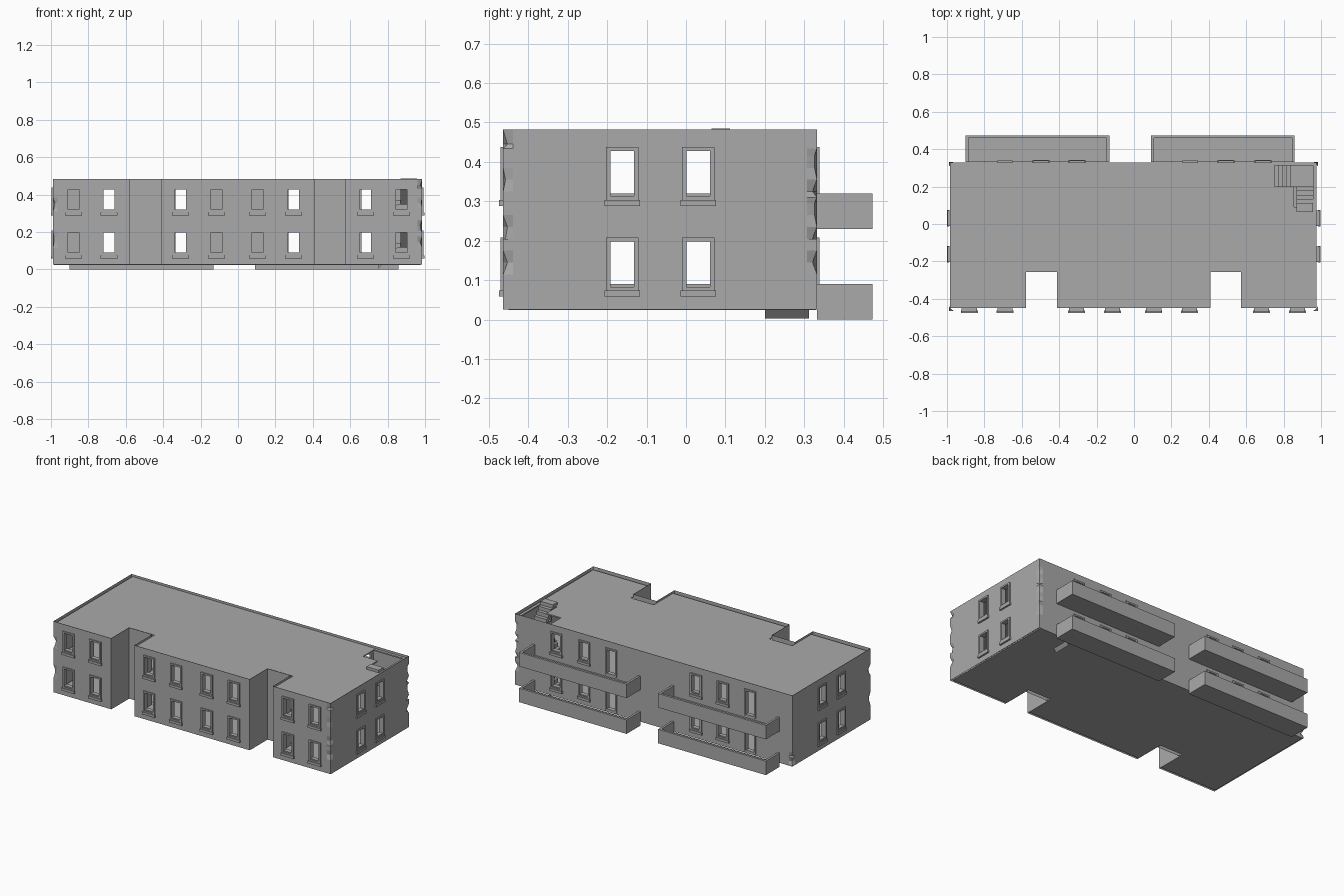
import bpy, bmesh, random
from mathutils import Vector

random.seed(4)
cube = bpy.data.objects.get("Cube")
if cube:
    bpy.data.objects.remove(cube)

concrete = bpy.data.materials.new("grey_concrete")
concrete.use_nodes = True
GREY = (0.4, 0.4, 0.4, 1)
concrete.diffuse_color = GREY
concrete.node_tree.nodes["Principled BSDF"].inputs["Base Color"].default_value = GREY


def finish(bm, name, fix_normals=True):
    bmesh.ops.remove_doubles(bm, verts=bm.verts, dist=0.0002)
    if fix_normals:
        bmesh.ops.recalc_face_normals(bm, faces=bm.faces)
    mesh = bpy.data.meshes.new(name)
    bm.to_mesh(mesh)
    bm.free()
    mesh.materials.append(concrete)
    obj = bpy.data.objects.new(name, mesh)
    bpy.context.collection.objects.link(obj)
    return obj


def add_box(bm, lo, hi):
    verts = bmesh.ops.create_cube(bm, size=1)["verts"]
    lo, hi = Vector(lo), Vector(hi)
    for v in verts:
        v.co = (lo + hi) / 2 + v.co * (hi - lo)


def cells(us, vs, holes):
    """Grid cells whose centre lies in no hole (u0, u1, v0, v1)."""
    us = sorted(set(us) | {u for h in holes for u in h[:2]})
    vs = sorted(set(vs) | {v for h in holes for v in h[2:]})
    for a, b in zip(us, us[1:]):
        for c, d in zip(vs, vs[1:]):
            u, v = (a + b) / 2, (c + d) / 2
            if not any(h[0] < u < h[1] and h[2] < v < h[3] for h in holes):
                yield a, b, c, d


# Main dimensions
LEFT, RIGHT, FRONT, BACK = -0.99, 0.985, -0.464, 0.332
BASE, TOP, STOREY = 0.025, 0.482, 0.23
NOTCHES = [(-0.578, -0.413), (0.408, 0.573)]
NOTCH_BACK = -0.283
HALF_W = 0.037
FRONT_X = [-0.88, -0.69, -0.307, -0.115, 0.105, 0.297, 0.682, 0.874]
BACK_WINDOWS, BACK_DOORS = [0.69, 0.492, -0.305, -0.497], [0.3, -0.69]
SIDE_Y = [-0.162, 0.031]


def openings(centres, bottom):
    return [(c - HALF_W, c + HALF_W, bottom + k * STOREY, 0.204 + k * STOREY)
            for c in centres for k in (0, 1)]


front_holes = openings(FRONT_X, 0.08)
back_windows = openings(BACK_WINDOWS, 0.08)
back_doors = openings(BACK_DOORS, 0.035)
side_holes = openings(SIDE_Y, 0.08)

# Worn outer corners: how far each corner is eaten in at each height
levels = [BASE + 0.03 * i for i in range(1, 15)]
corners = [(x, y) for x in (LEFT, RIGHT) for y in (FRONT, BACK)]
wear = {(c, round(z, 3)): random.choice([0, 0, 0, 0.006, 0.011])
        for c in corners for z in levels}


# Outer walls, open at top and bottom
def wall(bm, p, q, holes):
    axis = 0 if p[0] != q[0] else 1
    lo, hi = sorted((p[axis], q[axis]))
    inside = [h for h in holes if lo < h[0] < hi]
    for a, b, c, d in cells([lo, lo + 0.025, hi - 0.025, hi], levels + [BASE, TOP], inside):
        if p[axis] > q[axis]:
            a, b = b, a
        verts = []
        for u, z in ((a, c), (b, c), (b, d), (a, d)):
            x, y = (u, p[1]) if axis == 0 else (p[0], u)
            w = wear.get(((x, y), round(z, 3)), 0)
            verts.append(bm.verts.new((x - w if x > 0 else x + w,
                                       y - w if y > 0 else y + w, z)))
        bm.faces.new(verts)


outline = [(LEFT, FRONT)]
for a, b in NOTCHES:
    outline += [(a, FRONT), (a, NOTCH_BACK), (b, NOTCH_BACK), (b, FRONT)]
outline += [(RIGHT, FRONT), (RIGHT, BACK), (LEFT, BACK)]
bm = bmesh.new()
for p, q in zip(outline, outline[1:] + outline[:1]):
    if p[0] == q[0]:
        holes = side_holes if p[0] in (LEFT, RIGHT) else []
    elif p[1] == FRONT:
        holes = front_holes
    else:
        holes = back_windows + back_doors if p[1] == BACK else []
    wall(bm, p, q, holes)
finish(bm, "outer_walls", False)


# Window and door surrounds with sills
def surrounds(name, holes, axis, face, out, sill=True):
    bm = bmesh.new()

    def block(u0, u1, z0, z1, deep, proud):
        n0, n1 = sorted((face - out * deep, face + out * proud))
        if axis == 0:
            add_box(bm, (u0, n0, z0), (u1, n1, z1))
        else:
            add_box(bm, (n0, u0, z0), (n1, u1, z1))

    for a, b, c, d in holes:
        block(a - 0.004, a + 0.007, c, d, 0.025, 0.007)
        block(b - 0.007, b + 0.004, c, d, 0.025, 0.007)
        block(a - 0.004, b + 0.004, d - 0.006, d + 0.004, 0.025, 0.007)
        block(a, b, c, c + 0.01, 0.025, 0.003)
        if sill:
            block(a - 0.008, b + 0.008, c - 0.022, c - 0.006, 0.002, 0.011)
            block(a - 0.004, b + 0.004, c - 0.006, c + 0.003, 0.002, 0.007)
    finish(bm, name)


surrounds("front_window_surrounds", front_holes, 0, FRONT, -1)
surrounds("back_window_surrounds", back_windows, 0, BACK, 1)
surrounds("back_door_surrounds", back_doors, 0, BACK, 1, False)
surrounds("left_window_surrounds", side_holes, 1, RIGHT, 1)
surrounds("right_window_surrounds", side_holes, 1, LEFT, -1)

# Floors and roof, with the stair opening in the upper two
S_X0, S_X1, S_Y0, S_Y1 = 0.75, 0.957, 0.09, 0.312
TURN_X, TURN_Y = 0.855, 0.2
notch_holes = [(a, b, -0.45, NOTCH_BACK + 0.026) for a, b in NOTCHES]
stair_holes = [(S_X0, S_X1, TURN_Y, S_Y1), (TURN_X, S_X1, S_Y0, TURN_Y)]
for name, z, holes in (("ground_floor", 0.032, []), ("upper_floor", 0.25, stair_holes),
                       ("roof", 0.468, stair_holes)):
    bm = bmesh.new()
    for a, b, c, d in cells([-0.983, 0.976], [-0.438, BACK - 0.002], notch_holes + holes):
        bm.faces.new([bm.verts.new((x, y, z)) for x, y in ((a, c), (b, c), (b, d), (a, d))])
    slab = finish(bm, name)
    thick = slab.modifiers.new("thickness", "SOLIDIFY")
    thick.thickness = 0.008


# Stairs: a stepped profile with a sloping underside, swept sideways
def flight(bm, start, end, side0, side1, z, along_x):
    n, rise = 5, STOREY / 2
    profile = [(start, z - 0.022)]
    for i in range(n):
        height = z + rise * (i + 1) / n
        profile += [(start + (end - start) * i / n, height),
                    (start + (end - start) * (i + 1) / n, height)]
    profile.append((end, z + rise - 0.022))
    rows = [[bm.verts.new((u, s, h) if along_x else (s, u, h)) for u, h in profile]
            for s in (side0, side1)]
    for row in rows:
        bm.faces.new(row)
    for i in range(len(profile)):
        j = (i + 1) % len(profile)
        bm.faces.new((rows[0][i], rows[0][j], rows[1][j], rows[1][i]))


for k, name in enumerate(("lower_stairs", "upper_stairs")):
    z = BASE + k * STOREY
    bm = bmesh.new()
    flight(bm, S_X0, TURN_X, TURN_Y, S_Y1, z, True)
    flight(bm, TURN_Y, S_Y0, 0.87, S_X1, z + STOREY / 2, False)
    add_box(bm, (TURN_X, TURN_Y, z + 0.093), (S_X1, S_Y1, z + 0.115))
    finish(bm, name)

# Top landing that meets the roof
bm = bmesh.new()
add_box(bm, (0.87, 0.065, 0.462), (S_X1, S_Y0, 0.485))
finish(bm, "top_landing")

# Balconies with solid parapets
for side, x0, x1 in (("right", -0.9, -0.132), ("left", 0.092, 0.858)):
    for level, z in (("lower", 0.0), ("upper", STOREY)):
        bm = bmesh.new()
        y1, t, top = 0.473, 0.014, z + 0.09
        add_box(bm, (x0, BACK, z), (x1, y1, z + 0.022))
        add_box(bm, (x0, y1 - t, z + 0.022), (x1, y1, top))
        for a in (x0, x1 - t):
            add_box(bm, (a, BACK, z + 0.022), (a + t, y1 - t, top))
        finish(bm, f"{side}_{level}_balcony")
